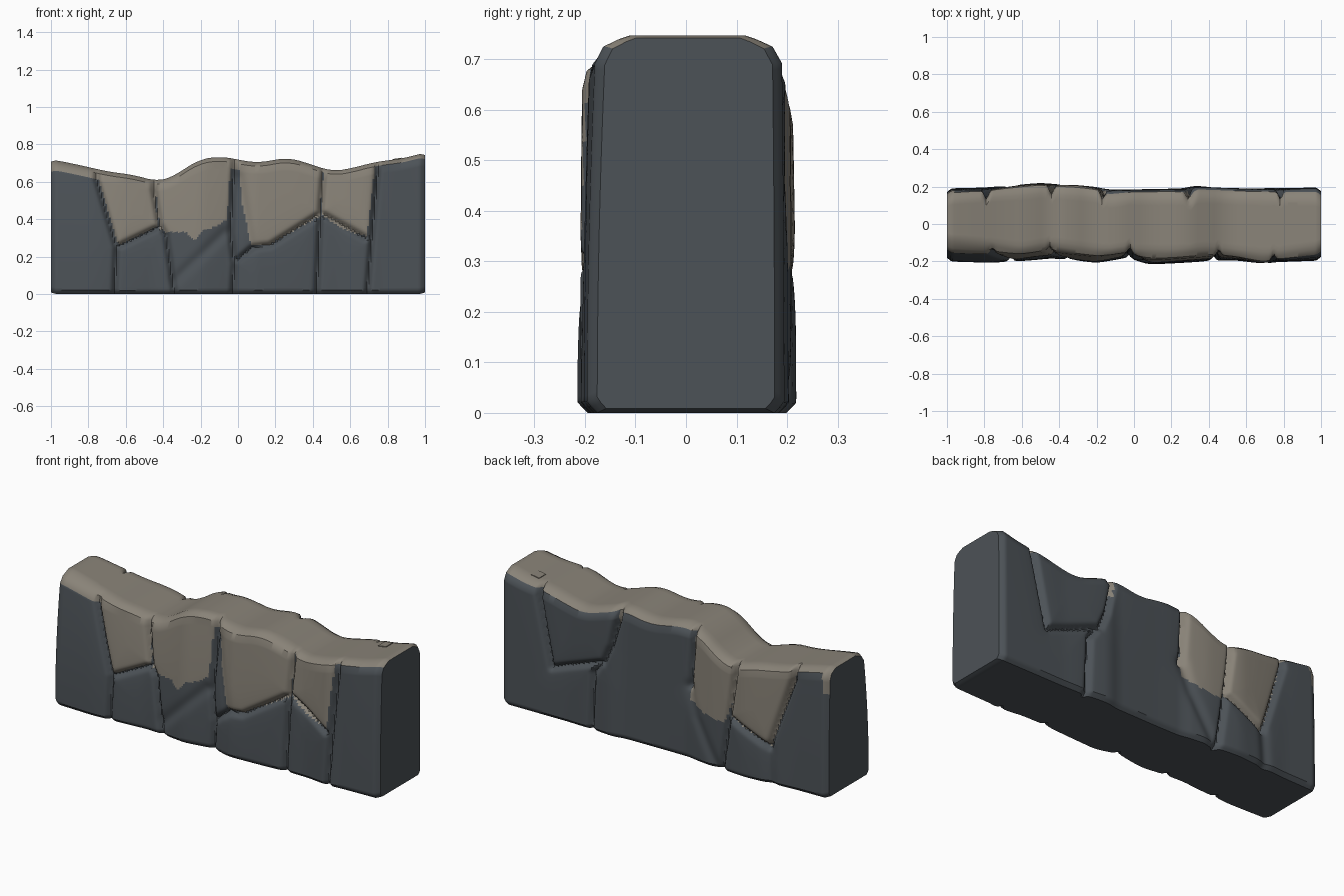
import bpy, bmesh, math
from mathutils import Vector

cube = bpy.data.objects.get("Cube")
if cube:
    bpy.data.objects.remove(cube)


def material(name, colour):
    mat = bpy.data.materials.new(name)
    mat.use_nodes = True
    mat.diffuse_color = (*colour, 1)
    shader = mat.node_tree.nodes["Principled BSDF"]
    shader.inputs["Base Color"].default_value = (*colour, 1)
    shader.inputs["Roughness"].default_value = 0.9
    return mat


def linear(points, x):
    """Piecewise linear curve through the given points."""
    if x <= points[0][0]:
        return points[0][1]
    for (x0, y0), (x1, y1) in zip(points, points[1:]):
        if x <= x1:
            return y0 + (y1 - y0) * (x - x0) / (x1 - x0)
    return points[-1][1]


def smooth(points, x, reach=0.06):
    """The same curve with its corners rounded off."""
    return sum(linear(points, x + reach * k / 4) for k in range(-4, 5)) / 9


def distance(x, z, line):
    """Distance from a point on the face to a crack line."""
    best = 9
    p = Vector((x, z))
    for a, b in zip(line, line[1:]):
        a, b = Vector(a), Vector(b)
        d = b - a
        t = min(1, max(0, (p - a).dot(d) / d.length_squared))
        best = min(best, (p - a - d * t).length)
    return best


def inside(x, z, poly):
    hit = False
    for (x0, z0), (x1, z1) in zip(poly, poly[1:] + poly[:1]):
        if (z0 > z) != (z1 > z) and x < x0 + (x1 - x0) * (z - z0) / (z1 - z0):
            hit = not hit
    return hit


# Wavy crest of the wall
CREST = [(-1, .72), (-.85, .69), (-.7, .655), (-.55, .635), (-.43, .6), (-.34, .63), (-.22, .715),
         (-.1, .737), (.1, .7), (.27, .73), (.4, .69), (.5, .655), (.6, .67), (.73, .705), (.9, .727), (1, .758)]

# Each long face: depth along x, backward lean, edge of the crest, cracks, sandy patches
FRONT = dict(
    depth=[(-1, .195), (-.76, .203), (-.65, .2), (-.45, .18), (-.2, .203), (-.04, .18),
           (.08, .212), (.42, .195), (.55, .19), (.7, .213), (.76, .2), (1, .19)],
    lean=[(-1, .055), (-.75, .05), (-.45, .04), (-.1, .035), (.1, .025), (.45, .03), (.7, .005), (1, .02)],
    edge=[(-1, .09), (-.8, .11), (-.6, .145), (-.45, .115), (-.2, .15), (.2, .16), (.4, .14), (.7, .18), (1, .13)],
    notch=.2,
    cracks=[
        [(-.77, .66), (-.65, .25), (-.66, 0)],
        [(-.65, .25), (-.42, .36)],
        [(-.46, .61), (-.42, .37), (-.385, .31), (-.34, 0)],
        [(-.02, .7), (-.04, .32), (-.02, .16), (-.03, 0)],
        [(-.02, .17), (.08, .25), (.17, .26), (.44, .43)],
        [(.455, .64), (.44, .43), (.42, 0)],
        [(.45, .43), (.68, .3)],
        [(.75, .69), (.715, .29), (.69, 0)]],
    creases=[[(-.07, .33), (-.33, .08)], [(0, .62), (.07, .25)]],
    patches=[
        [(-.77, .8), (-.75, .63), (-.64, .26), (-.43, .36), (-.46, .8)],
        [(-.46, .8), (-.42, .35), (-.39, .33), (-.28, .33), (-.23, .29), (-.19, .34),
         (-.12, .36), (-.06, .4), (-.03, .8)],
        [(0, .8), (.02, .5), (.07, .26), (.17, .265), (.44, .42), (.46, .8)],
        [(.46, .8), (.45, .42), (.54, .36), (.64, .32), (.69, .31), (.71, .5), (.75, .8)]])
BACK = dict(
    depth=[(-1, .185), (-.8, .19), (-.5, .215), (-.3, .205), (-.18, .19), (-.15, .18), (0, .18),
           (.26, .185), (.32, .2), (.6, .185), (1, .19)],
    lean=[(-1, .015), (-.5, .005), (1, .005)],
    edge=[(-1, .14), (-.5, .19), (-.2, .165), (-.13, .13), (0, .15), (.27, .15), (.3, .1), (.33, .16), (1, .14)],
    notch=1.2,
    cracks=[
        [(.79, .69), (.7, .28), (.375, .4), (.33, .5), (.28, .7)],
        [(.4, .38), (.44, .32), (.455, 0)],
        [(-.17, .7), (-.15, .4)],
        [(-.45, .62), (-.42, .4), (-.36, 0)],
        [(-.79, .62), (-.65, .2), (-.42, .31)]],
    creases=[[(-.15, .4), (-.2, .25), (-.34, 0)], [(-.65, .2), (-.66, 0)]],
    patches=[
        [(-.17, .8), (-.15, .33), (-.25, .29), (-.38, .27), (-.42, .4), (-.45, .8)],
        [(-.45, .8), (-.41, .31), (-.65, .2), (-.78, .58), (-.8, .8)],
        [(.31, .8), (.3, .62), (.28, .6), (.26, .8)],
        [(-1.01, .8), (-1.01, .58), (-.975, .58), (-.95, .8)]])

COLUMNS, ROWS, DROP = 200, 60, .055


def sandy(side, x, z):
    return any(inside(x, z, p) for p in side["patches"])


def face_depth(side, x, z, top):
    """Depth of a weathered face, carved by cracks and leaning back toward the crest."""
    y = smooth(side["depth"], x, .03)
    near = min(distance(x, z, c) for c in side["cracks"])
    soft = min(distance(x, z, c) for c in side["creases"])
    height = z / top
    y -= .024 * math.exp(-(near / .014) ** 2) * (1 + side["notch"] * height ** 4)
    y -= .008 * math.exp(-near / .05)
    y -= .012 * math.exp(-(soft / .03) ** 2)
    y -= smooth(side["lean"], x) * height ** 2
    return y + .005 - .02 * max(0, 1 - z / .02)


def section(x):
    """Closed outline of the wall at x, front foot over the crest to back foot."""
    top = smooth(CREST, x)
    zs = [(top - DROP) * i / ROWS for i in range(ROWS + 1)]
    front = [(-face_depth(FRONT, x, z, top), z) for z in zs]
    back = [(face_depth(BACK, x, z, top), z) for z in reversed(zs)]
    a, b = -smooth(FRONT["edge"], x, .03), smooth(BACK["edge"], x, .015)
    a, b = max(a, front[-1][0] + .015), min(b, back[0][0] - .015)
    crest = [((front[-1][0] + a) / 2 - .006, top - DROP * .4)]
    crest += [(a + (b - a) * i / 12, top - .008 * (i in (0, 12))) for i in range(13)]
    crest += [((back[0][0] + b) / 2 + .006, top - DROP * .4)]
    return front + crest + back


# Loft the wall through its sections, with chamfered ends
bm = bmesh.new()
rings = []
for i in range(COLUMNS + 1):
    x = -1 + 2 * i / COLUMNS
    inset = max(0, 1 - (1 - abs(x)) / .025)
    rings.append([bm.verts.new((x, y * (1 - .1 * inset), z + (.35 - z) * .025 * inset))
                  for y, z in section(x)])
count = len(rings[0])
for left, right in zip(rings, rings[1:]):
    for j in range(count):
        k = (j + 1) % count
        bm.faces.new((left[j], right[j], right[k], left[k]))
bm.faces.new(rings[0])
bm.faces.new(rings[-1][::-1])
bmesh.ops.recalc_face_normals(bm, faces=bm.faces)

# Sandy colour on the crest and the sandy patches, dark stone elsewhere
for f in bm.faces:
    if len(f.verts) > 4:
        continue
    c = f.calc_center_median()
    side = FRONT if c.y < 0 else BACK
    on_crest = c.z > smooth(CREST, c.x) - (.041 - .006 * c.x if c.y < 0 else .036)
    if on_crest or (c.z > .1 and sandy(side, c.x, c.z)):
        f.material_index = 1

mesh = bpy.data.meshes.new("rock_wall")
bm.to_mesh(mesh)
bm.free()
mesh.materials.append(material("dark_slate", (.073, .085, .096)))
mesh.materials.append(material("sandy_stone", (.25, .226, .187)))
wall = bpy.data.objects.new("rock_wall", mesh)
bpy.context.collection.objects.link(wall)
bpy.context.view_layer.objects.active = wall
wall.select_set(True)
bpy.ops.object.shade_smooth_by_angle(angle=math.radians(40))

# Small loose chip lying on the crest
bpy.ops.mesh.primitive_cube_add(size=1, location=(.85, .085, smooth(CREST, .85)))
chip = bpy.context.object
chip.name = "crest_chip"
chip.scale = (.05, .06, .008)
chip.rotation_euler.y = -math.radians(9)
chip.data.materials.append(mesh.materials[1])
